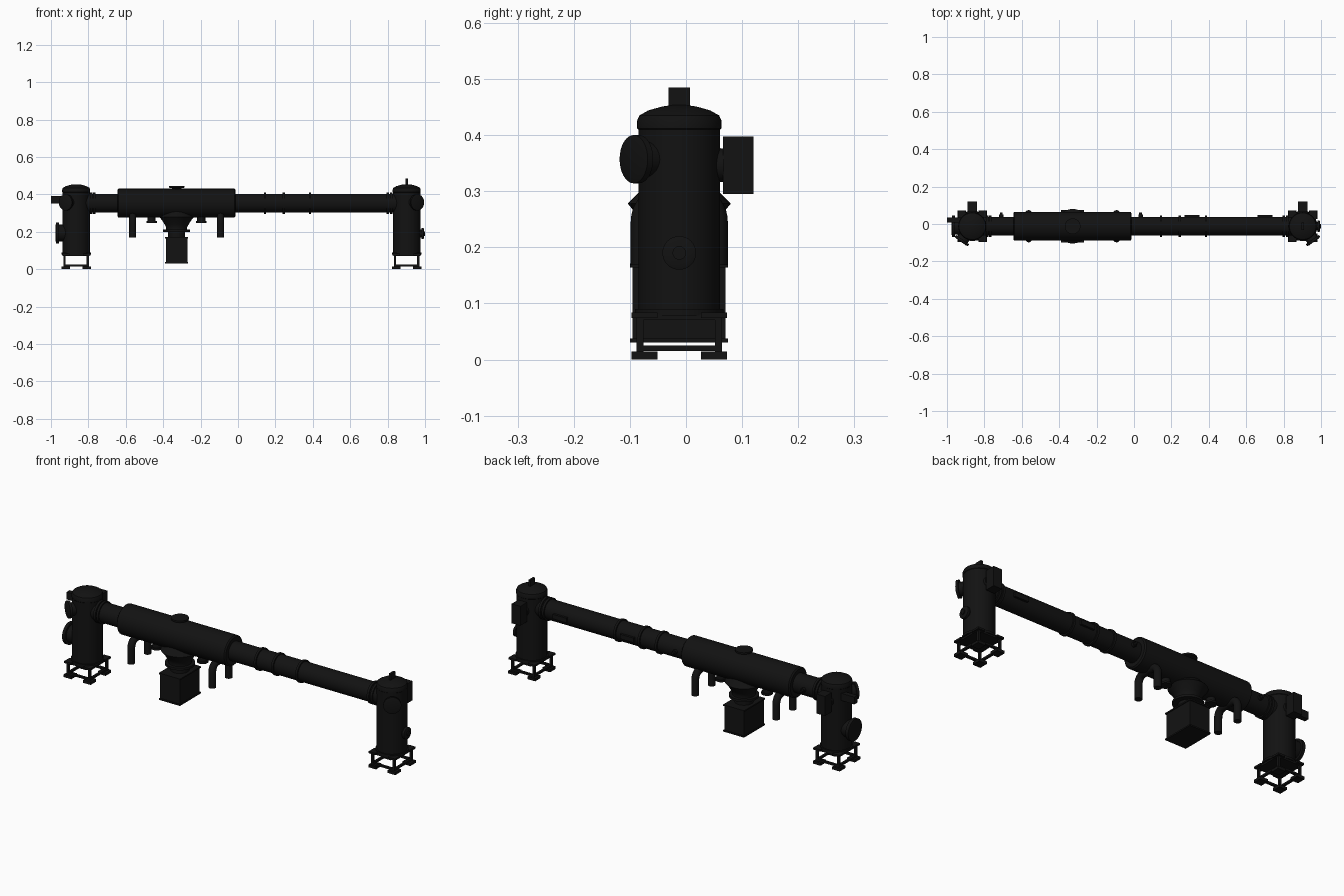
import bpy, bmesh, math
from mathutils import Vector

if "Cube" in bpy.data.objects:
    bpy.data.objects.remove(bpy.data.objects["Cube"])

YC, ZC = -0.012, 0.353          # axis of the beam tube
dark = bpy.data.materials.new("dark_metal")
dark.diffuse_color = (0.006, 0.006, 0.006, 1)
dark.use_nodes = True
dark.node_tree.nodes["Principled BSDF"].inputs["Base Color"].default_value = dark.diffuse_color


def finish(ob, name, smooth=True):
    ob.name = name
    ob.data.materials.append(dark)
    if smooth:
        bpy.ops.object.select_all(action='DESELECT')
        ob.select_set(True)
        bpy.context.view_layer.objects.active = ob
        bpy.ops.object.shade_smooth_by_angle(angle=math.radians(35))
    return ob


def box(name, x0, x1, y0, y1, z0, z1):
    bpy.ops.mesh.primitive_cube_add(size=1, location=((x0+x1)/2, (y0+y1)/2, (z0+z1)/2))
    ob = bpy.context.object
    ob.scale = (x1-x0, y1-y0, z1-z0)
    return finish(ob, name, False)


def lathe(name, profile, origin, direction=(0, 0, 1), n=40):
    """Revolve (radius, height) points about an axis and cap the ends."""
    rot = Vector((0, 0, 1)).rotation_difference(Vector(direction).normalized())
    bm, rings = bmesh.new(), []
    for r, h in profile:
        rings.append([bm.verts.new(rot @ Vector((r*math.cos(2*math.pi*i/n),
                      r*math.sin(2*math.pi*i/n), h)) + Vector(origin)) for i in range(n)])
    for a, b in zip(rings, rings[1:]):
        for i in range(n):
            bm.faces.new((a[i], a[(i+1) % n], b[(i+1) % n], b[i]))
    bm.faces.new(rings[0][::-1])
    bm.faces.new(rings[-1])
    me = bpy.data.meshes.new(name)
    bm.to_mesh(me)
    bm.free()
    ob = bpy.data.objects.new(name, me)
    bpy.context.collection.objects.link(ob)
    return finish(ob, name)


def along_x(name, x0, x1, r):
    return lathe(name, [(r, 0), (r, x1-x0)], (x0, YC, ZC), (1, 0, 0))


def pipe(name, pts, r):
    cu = bpy.data.curves.new(name, 'CURVE')
    cu.dimensions = '3D'
    cu.bevel_depth, cu.bevel_resolution, cu.use_fill_caps = r, 4, True
    sp = cu.splines.new('POLY')
    sp.points.add(len(pts)-1)
    for p, c in zip(sp.points, pts):
        p.co = (*c, 1)
    ob = bpy.data.objects.new(name, cu)
    bpy.context.collection.objects.link(ob)
    bpy.ops.object.select_all(action='DESELECT')
    ob.select_set(True)
    bpy.context.view_layer.objects.active = ob
    bpy.ops.object.convert(target='MESH')
    return finish(bpy.context.object, name)


def port(name, origin, d, neck, flange, reach, t=0.012):
    """Side nozzle closed by a domed flange."""
    lathe(name, [(neck, 0), (neck, reach-t), (flange, reach-t), (flange, reach),
                 (flange*0.75, reach+0.003)], origin, d, 32)


def tower(side, cx, s):
    # vessel with shallow domed lid and bottom rim
    lathe(side + "_tower_vessel",
          [(0.079, 0.078), (0.079, 0.09), (0.073, 0.09), (0.073, 0.41), (0.075, 0.412),
           (0.075, 0.426), (0.071, 0.435), (0.055, 0.444), (0.03, 0.451), (0.008, 0.454)],
          (cx, YC, 0), n=48)
    # angled viewing port, rear cabinet
    port(side + "_tower_angled_port", (cx, YC, 0.357), (0.58*s, -0.81, 0), 0.032, 0.043, 0.1)
    lathe(side + "_rear_nozzle", [(0.03, 0), (0.03, 0.08)], (cx, YC, 0.346), (0, 1, 0))
    box(side + "_rear_cabinet", cx-0.025, cx+0.025, 0.066, 0.12, 0.295, 0.397)
    # support stand
    box(side + "_stand_top", cx-0.07, cx+0.07, YC-0.074, YC+0.074, 0.07, 0.08)
    for i in (-1, 1):
        for j in (-1, 1):
            lx, ly, fx, fy = cx+i*0.062, YC+j*0.07, cx+i*0.056, YC+j*0.062
            box(side + "_stand_leg", lx-0.006, lx+0.006, ly-0.006, ly+0.006, 0.01, 0.078)
            box(side + "_stand_foot", fx-0.022, fx+0.022, fy-0.023, fy+0.023, 0, 0.014)
            box(side + "_stand_corner", fx-0.02, fx+0.02, fy-0.023, fy+0.023, 0.074, 0.084)
        box(side + "_stand_rail_x", cx-0.065, cx+0.065, YC+i*0.07-0.006, YC+i*0.07+0.006, 0.015, 0.025)
        box(side + "_stand_rail_y", cx+i*0.062-0.006, cx+i*0.062+0.006, YC-0.07, YC+0.07, 0.015, 0.025)


LX, RX = -0.865, 0.902
tower("left", LX, -1)
tower("right", RX, 1)

# outer end ports of the towers and small fittings
port("left_tower_hatch", (LX, YC, 0.193), (-1, 0, 0), 0.045, 0.057, 0.107, 0.016)
box("left_end_bracket", -1.0, -0.92, 0.008, 0.034, 0.352, 0.39)
port("right_tower_end_port", (RX, YC, 0.19), (1, 0, 0), 0.022, 0.03, 0.09)
lathe("right_end_tip", [(0.012, 0.08), (0.012, 0.098)], (RX, YC, 0.19), (1, 0, 0))
box("right_tower_lifting_lug", RX-0.006, RX+0.006, YC-0.019, YC+0.019, 0.445, 0.485)

# beam tube, flanges and the wide central vessel
along_x("beam_tube", LX, RX, 0.05)
for x in (-0.785, -0.768, 0.145, 0.245, 0.385, 0.80, 0.82):
    along_x("tube_flange", x-0.006, x+0.006, 0.057)
lathe("central_vessel", [(0.07, 0), (0.077, 0.006), (0.077, 0.626), (0.07, 0.632)],
      (-0.645, YC, ZC), (1, 0, 0), 48)
for x in (-0.71, 0.035):
    lathe("tube_valve", [(0.012, 0), (0.012, 0.062), (0.007, 0.062), (0.007, 0.074)],
          (x, YC, ZC), (0, 1, 0), 20)
for x in (0.31, 0.70):
    box("tube_side_plate", x-0.04, x+0.04, YC+0.03, YC+0.06, ZC-0.012, ZC+0.012)

# top port of the vessel
lathe("vessel_top_port", [(0.022, 0.40), (0.022, 0.432), (0.042, 0.436), (0.042, 0.445)], (-0.328, YC, 0))

# flared pump neck and pump box under the vessel
lathe("pump_neck", [(0.045, 0.165), (0.045, 0.2), (0.072, 0.2), (0.072, 0.212), (0.056, 0.212),
                    (0.056, 0.225), (0.065, 0.24), (0.077, 0.26), (0.092, 0.278), (0.06, 0.31)],
      (-0.328, YC, 0))
box("pump_box", -0.385, -0.271, -0.095, 0.07, 0.035, 0.17)
for z in (0.03, 0.164):
    box("pump_box_rim", -0.389, -0.267, -0.1, 0.075, z, z+0.007)

# drooping elbow pipes, front and back, and short bottom nozzles
for x in (-0.563, -0.093):
    for s in (-1, 1):
        arc = [(x, YC+s*(0.038+0.03*math.sin(a)), 0.245+0.04*math.cos(a))
               for a in [k*math.pi/16 for k in range(9)]]
        pipe("elbow_pipe", [(x, YC, 0.29)] + arc + [(x, YC+s*0.068, 0.168)], 0.0185)
for x in (-0.462, -0.196):
    lathe("bottom_nozzle", [(0.028, 0.248), (0.028, 0.258), (0.022, 0.258), (0.022, 0.3)], (x, YC, 0))
